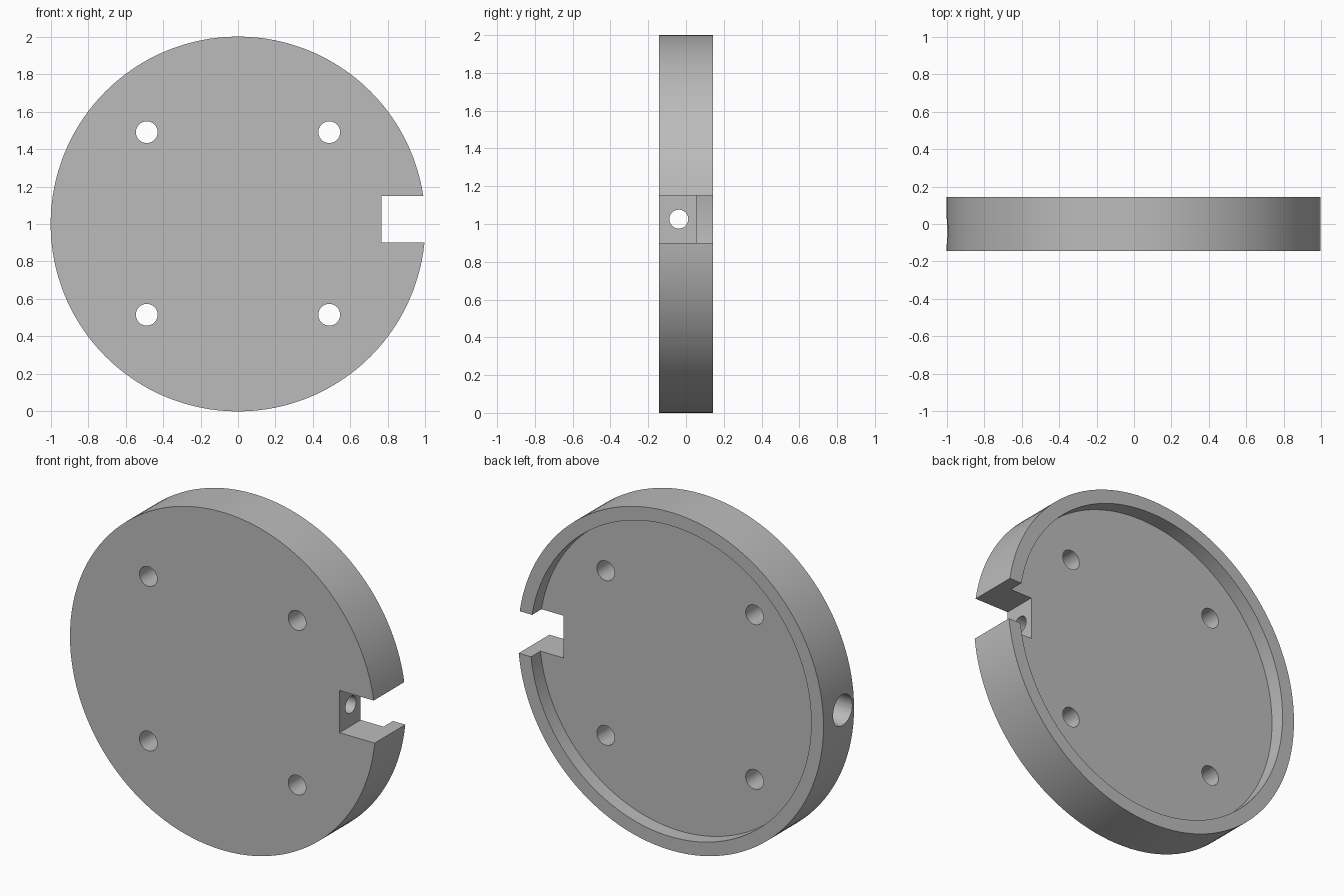
import bpy
from math import pi
from mathutils import Vector

cube = bpy.data.objects.get("Cube")
if cube:
    bpy.data.objects.remove(cube, do_unlink=True)

HALF = 0.143    # half thickness of the disc
FLOOR = 0.055   # y of the recess floor
BORE_Y, BORE_Z = -0.038, 1.026

grey = bpy.data.materials.new("plain grey")
grey.use_nodes = True
grey.diffuse_color = (0.5, 0.5, 0.5, 1)
grey.node_tree.nodes["Principled BSDF"].inputs["Base Color"].default_value = (0.5, 0.5, 0.5, 1)


def cylinder(name, start, end, radius, sides):
    """Cylinder between two points on the x or y axis direction."""
    start, end = Vector(start), Vector(end)
    axis = end - start
    turn = (pi / 2, 0, 0) if abs(axis.y) > abs(axis.x) else (0, pi / 2, 0)
    bpy.ops.mesh.primitive_cylinder_add(vertices=sides, radius=radius, depth=axis.length,
                                        location=(start + end) / 2, rotation=turn)
    bpy.context.object.name = name
    return bpy.context.object


def box(name, low, high):
    low, high = Vector(low), Vector(high)
    bpy.ops.mesh.primitive_cube_add(size=1, location=(low + high) / 2)
    bpy.context.object.name = name
    bpy.context.object.scale = high - low
    return bpy.context.object


# Round body
disc = cylinder("recessed_disc", (0, -HALF, 1), (0, HALF, 1), 1, 128)
disc.data.materials.append(grey)

# Shallow recess in the back, side notch, cross bore with a wider mouth
cutters = [
    cylinder("recess_cutter", (0, FLOOR, 1), (0, 0.3, 1), 0.92, 128),
    box("notch_cutter", (0.765, -0.3, 0.90), (1.2, 0.3, 1.15)),
    cylinder("bore_cutter", (-1.2, BORE_Y, BORE_Z), (0.9, BORE_Y, BORE_Z), 0.05, 32),
    cylinder("bore_mouth_cutter", (-1.2, BORE_Y, BORE_Z), (-0.7, BORE_Y, BORE_Z), 0.09, 40),
]

# Four mounting holes
for x in (-0.487, 0.487):
    for z in (0.516, 1.49):
        cutters.append(cylinder("mounting_hole_cutter", (x, -0.3, z), (x, 0.3, z), 0.058, 32))

for cutter in cutters:
    cutter.hide_render = True
    cut = disc.modifiers.new(cutter.name, 'BOOLEAN')
    cut.operation = 'DIFFERENCE'
    cut.solver = 'EXACT'
    cut.object = cutter

# Bake the cuts, then drop the cutters
bpy.ops.object.select_all(action='DESELECT')
disc.select_set(True)
bpy.context.view_layer.objects.active = disc
for cut in list(disc.modifiers):
    bpy.ops.object.modifier_apply(modifier=cut.name)
for cutter in cutters:
    bpy.data.objects.remove(cutter, do_unlink=True)
bpy.ops.object.shade_smooth_by_angle(angle=pi / 6)
